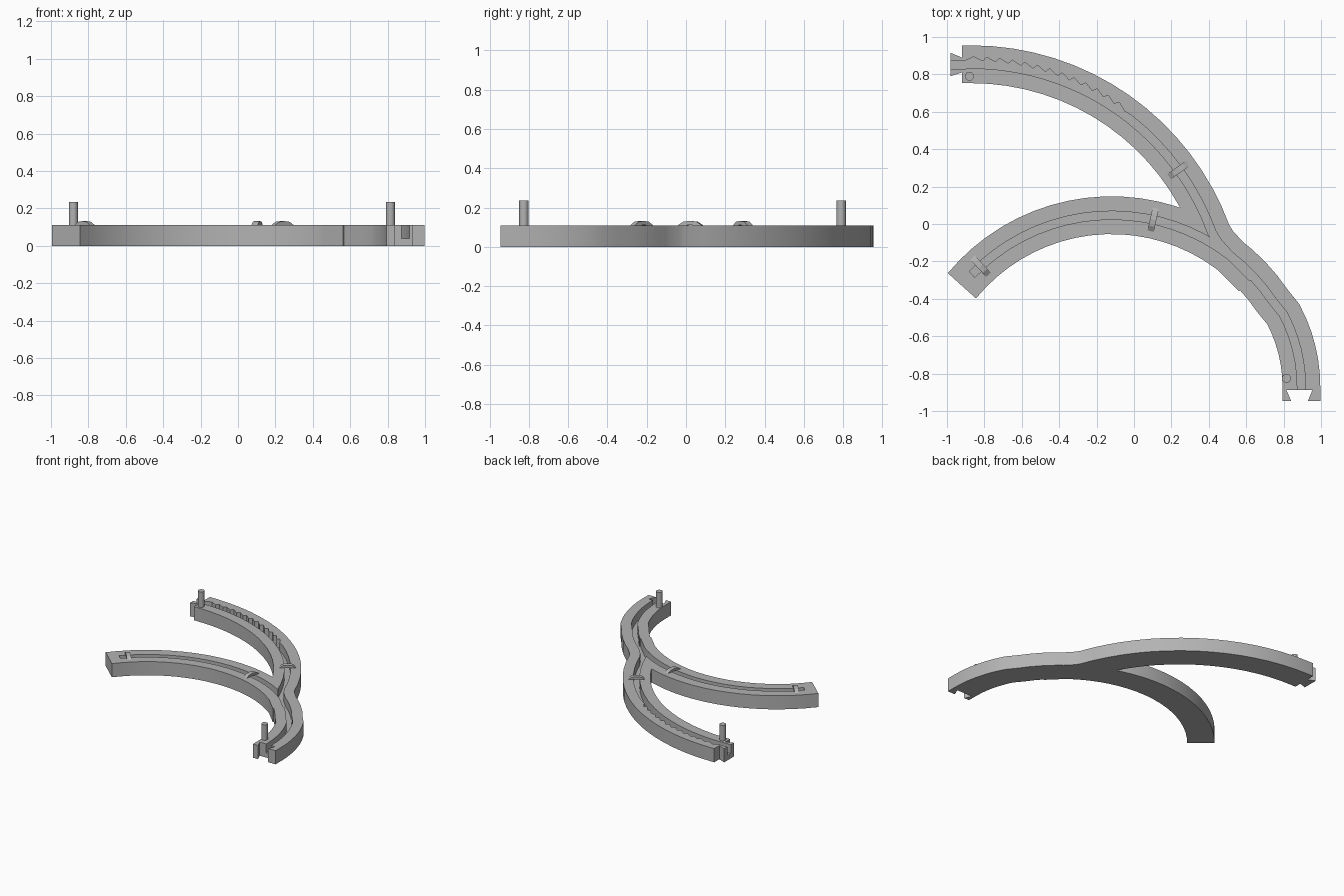
import bpy, bmesh
from math import sin, cos, radians
from mathutils import Vector, Matrix

old = bpy.data.objects.get("Cube")
if old:
    bpy.data.objects.remove(old, do_unlink=True)

TOP, FLOOR = 0.11, 0.04      # track height and groove floor
HALF, SLOT = 0.101, 0.022    # half widths of track and groove
UPPER, LOWER, BEND = Vector((-0.87, -0.516)), Vector((-0.12, -0.99)), Vector((0.07, -0.87))
R_UPPER, R_LOWER, R_BEND = 1.37, 1.037, 0.825

grey = bpy.data.materials.new("light_grey")
grey.use_nodes = True
colour = (0.45, 0.45, 0.45, 1)
grey.diffuse_color = colour
grey.node_tree.nodes["Principled BSDF"].inputs["Base Color"].default_value = colour


def polar(centre, radius, degrees):
    a = radians(degrees)
    return centre + radius * Vector((cos(a), sin(a)))


def arc(centre, radius, start, end, steps):
    return [polar(centre, radius, start + (end - start) * i / steps) for i in range(steps + 1)]


def prism(name, outline, z0, z1):
    """Extrude a flat outline upwards."""
    bm = bmesh.new()
    face = bm.faces.new([bm.verts.new((p[0], p[1], z0)) for p in outline])
    new = bmesh.ops.extrude_face_region(bm, geom=[face])["geom"]
    bmesh.ops.translate(bm, vec=(0, 0, z1 - z0),
                        verts=[v for v in new if isinstance(v, bmesh.types.BMVert)])
    bmesh.ops.recalc_face_normals(bm, faces=bm.faces)
    mesh = bpy.data.meshes.new(name)
    bm.to_mesh(mesh)
    bm.free()
    mesh.materials.append(grey)
    obj = bpy.data.objects.new(name, mesh)
    bpy.context.collection.objects.link(obj)
    return obj


def band(path, left, right):
    """Outline of a strip around a path; left may vary along it."""
    a, b = [], []
    for i, p in enumerate(path):
        d = (path[min(i + 1, len(path) - 1)] - path[max(i - 1, 0)]).normalized()
        n = Vector((-d.y, d.x))
        a.append(p + n * (left[i] if isinstance(left, list) else left))
        b.append(p - n * right)
    return a + b[::-1]


def combine(target, tool, operation):
    mod = target.modifiers.new(operation.lower(), 'BOOLEAN')
    mod.operation, mod.solver, mod.object = operation, 'EXACT', tool
    graph = bpy.context.evaluated_depsgraph_get()
    mesh = bpy.data.meshes.new_from_object(target.evaluated_get(graph))
    target.modifiers.clear()
    target.data = mesh
    bpy.data.objects.remove(tool, do_unlink=True)


def lower_path(end, tail):
    bottom = BEND + Vector((R_BEND, -tail))
    return [bottom] + arc(BEND, R_BEND, 0, 28, 6) + arc(LOWER, R_LOWER, 34, end, 22)


# Centre lines of the merging end of the upper branch
merge = [Vector((0.45, -0.1)), Vector((0.5, -0.155)), Vector((0.56, -0.215)), polar(LOWER, 1.03, 43)]
upper = [Vector((-0.92, 0.854))] + arc(UPPER, R_UPPER, 90, 20, 16) + merge

# Track body with its dovetail tongue
body = prism("track_body", band(lower_path(140.5, 0.075), HALF, HALF), 0, TOP)
combine(body, prism("upper_branch", band(upper, HALF, HALF), 0, TOP), 'UNION')
tongue = [(-0.98, 0.79), (-0.98, 0.915), (-0.92, 0.89), (-0.9, 0.89), (-0.9, 0.81), (-0.92, 0.81)]
combine(body, prism("tongue", tongue, 0, TOP), 'UNION')

# Dovetail socket
socket = [(0.84, -0.96), (0.84, -0.945), (0.815, -0.888), (0.954, -0.888), (0.93, -0.945), (0.93, -0.96)]
combine(body, prism("socket", socket, -0.1, 0.3), 'DIFFERENCE')

# Groove of the lower branch
combine(body, prism("lower_groove", band(lower_path(136, 0.2), SLOT, SLOT), FLOOR, 0.3), 'DIFFERENCE')

# Groove of the upper branch, with saw teeth along its outer wall
path, side = [Vector((-1.05, 0.852)), Vector((-0.9, 0.852))], [SLOT, SLOT]
for k in range(13):
    angle = 89.5 - 2.8 * k
    path += [polar(UPPER, R_UPPER, angle), polar(UPPER, R_UPPER, angle - 2.1)]
    side += [0.04, 0.017]
rest = arc(UPPER, R_UPPER, 52, 20, 8) + merge
path += rest
side += [SLOT] * len(rest)
combine(body, prism("upper_groove", band(path, side, SLOT), FLOOR, 0.3), 'DIFFERENCE')

# Low arched bridges over the groove
arch = [(-0.07, 0.105), (-0.035, 0.128), (0, 0.132), (0.035, 0.128), (0.07, 0.105),
        (0.03, 0.108), (0, 0.112), (-0.03, 0.108)]
bridges = {"upper_bridge": (UPPER, R_UPPER, 36), "middle_bridge": (LOWER, R_LOWER, 77.6),
           "end_bridge": (LOWER, R_LOWER, 132.5)}
for name, (centre, radius, angle) in bridges.items():
    bridge = prism(name, arch, -0.017, 0.017)
    spot = polar(centre, radius, angle)
    bridge.data.transform(Matrix.Translation((spot.x, spot.y, 0))
                          @ Matrix.Rotation(radians(angle), 4, 'Z')
                          @ Matrix.Rotation(radians(90), 4, 'X'))

# Upright pegs
pegs = [prism(name, arc(Vector(spot), 0.024, 0, 337.5, 15), TOP - 0.02, 0.235)
        for name, spot in (("front_peg", (0.815, -0.825)), ("back_peg", (-0.88, 0.79)))]

# Smooth curved walls, keeping edges sharp
for obj in bpy.context.selected_objects:
    obj.select_set(False)
for obj in [body] + pegs:
    obj.select_set(True)
bpy.context.view_layer.objects.active = body
bpy.ops.object.shade_smooth_by_angle(angle=radians(30))
